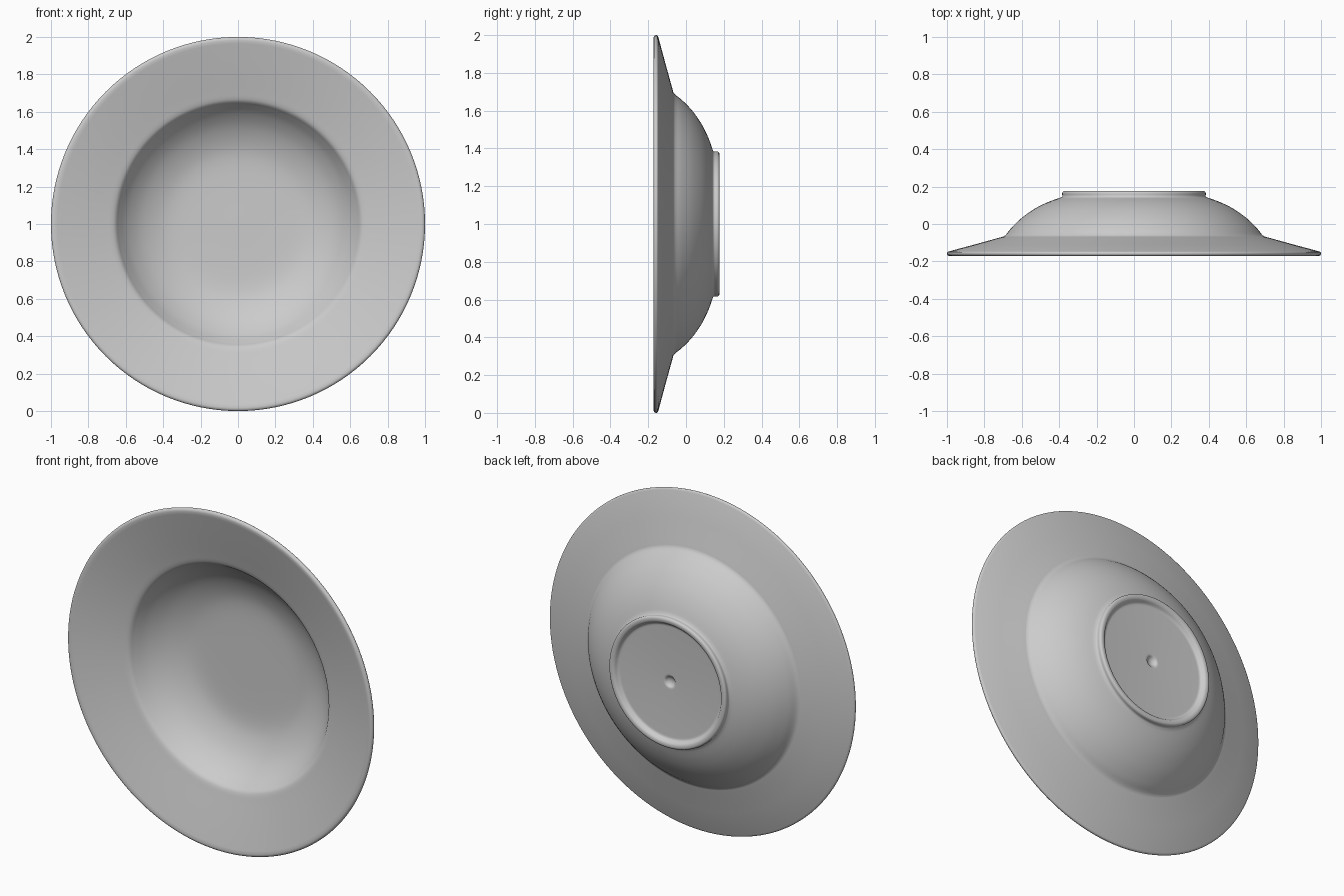
import bpy, bmesh, math
from mathutils import Vector

if "Cube" in bpy.data.objects:
    bpy.data.objects.remove(bpy.data.objects["Cube"])

SEGMENTS = 128


def smooth_path(points, steps=4):
    """Catmull-Rom curve through (radius, y) points."""
    p = [Vector(q) for q in points]
    p = [2 * p[0] - p[1]] + p + [2 * p[-1] - p[-2]]
    out = []
    for a, b, c, d in zip(p, p[1:], p[2:], p[3:]):
        for i in range(steps):
            t = i / steps
            out.append(0.5 * (2 * b + (c - a) * t + (2 * a - 5 * b + 4 * c - d) * t * t
                              + (3 * b - a - 3 * c + d) * t ** 3))
    return out + [p[-2]]


# Front: flat well floor, curved well wall, sloping rim
front = smooth_path([(0, 0.117), (0.2, 0.117), (0.34, 0.112), (0.43, 0.092), (0.52, 0.05),
                     (0.59, -0.005), (0.635, -0.058), (0.652, -0.080), (0.672, -0.092),
                     (0.72, -0.105), (0.85, -0.139), (0.965, -0.168)])
# Rounded lip
lip = smooth_path([(0.982, -0.172), (0.994, -0.169), (1.0, -0.160), (0.998, -0.151),
                   (0.988, -0.146)], 2)
# Back: underside of rim, then the bowl
back = smooth_path([(0.85, -0.109), (0.72, -0.073), (0.697, -0.066), (0.682, -0.054),
                    (0.655, -0.02), (0.60, 0.033), (0.53, 0.082), (0.46, 0.117),
                    (0.388, 0.143)])
# Foot ring, recessed base and the small central dimple
foot = smooth_path([(0.383, 0.149), (0.384, 0.166), (0.378, 0.175), (0.366, 0.177),
                    (0.352, 0.173), (0.343, 0.161), (0.335, 0.153), (0.322, 0.151)], 2)
base = smooth_path([(0.05, 0.151), (0.036, 0.150), (0.030, 0.145), (0.018, 0.135),
                    (0, 0.131)], 2)

# Revolve the profile around the plate's y axis
bm = bmesh.new()
verts = [bm.verts.new((r, y, 1)) for r, y in front + lip + back + foot + base]
edges = [bm.edges.new(pair) for pair in zip(verts, verts[1:])]
bmesh.ops.spin(bm, geom=verts + edges, cent=(0, 0, 1), axis=(0, 1, 0),
               angle=math.tau, steps=SEGMENTS, use_duplicate=False)
bmesh.ops.remove_doubles(bm, verts=bm.verts[:], dist=0.0001)
bmesh.ops.recalc_face_normals(bm, faces=bm.faces[:])

mesh = bpy.data.meshes.new("soup_plate")
bm.to_mesh(mesh)
bm.free()
plate = bpy.data.objects.new("soup_plate", mesh)
bpy.context.collection.objects.link(plate)

bpy.context.view_layer.objects.active = plate
plate.select_set(True)
bpy.ops.object.shade_smooth_by_angle(angle=math.radians(50))
